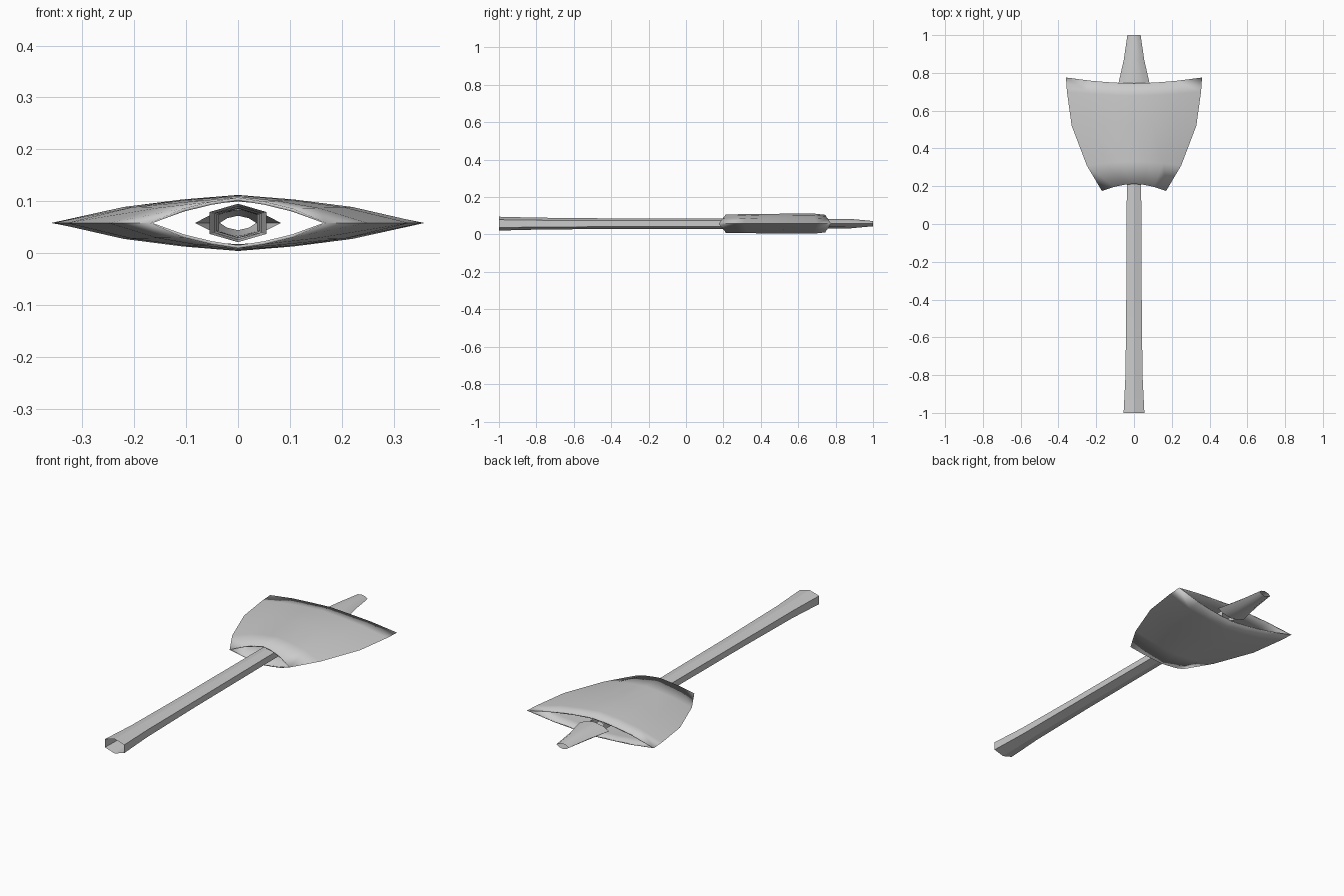
import bpy, bmesh, math

cube = bpy.data.objects.get("Cube")
if cube:
    bpy.data.objects.remove(cube, do_unlink=True)

MID = 0.058  # height of the centre line

grey = bpy.data.materials.new("light_grey")
grey.use_nodes = True
COLOUR = (0.6, 0.6, 0.6, 1)
grey.diffuse_color = COLOUR
grey.node_tree.nodes["Principled BSDF"].inputs["Base Color"].default_value = COLOUR


def loft(name, rings, angle):
    """Open tube joining equal-length closed rings of points."""
    bm = bmesh.new()
    loops = [[bm.verts.new(p) for p in ring] for ring in rings]
    n = len(loops[0])
    for a, b in zip(loops, loops[1:]):
        for i in range(n):
            j = (i + 1) % n
            bm.faces.new((a[i], a[j], b[j], b[i]))
    bmesh.ops.recalc_face_normals(bm, faces=bm.faces)
    mesh = bpy.data.meshes.new(name)
    bm.to_mesh(mesh)
    bm.free()
    mesh.materials.append(grey)
    obj = bpy.data.objects.new(name, mesh)
    bpy.context.collection.objects.link(obj)
    bpy.ops.object.select_all(action='DESELECT')
    obj.select_set(True)
    bpy.context.view_layer.objects.active = obj
    bpy.ops.object.shade_smooth_by_angle(angle=math.radians(angle))
    return obj


# Handle: hollow six-sided tube, flared at the pommel
def hexagon(y, w, h):
    quarter = [(0, h), (w, h * 0.57), (w, -h * 0.57)]
    pts = quarter + [(-x, -z) for x, z in quarter]
    return [(x, y, MID + z) for x, z in pts]


handle = [(-1, 0.055, 0.037), (-0.8, 0.045, 0.032), (-0.4, 0.041, 0.028),
          (0.2, 0.038, 0.028), (0.72, 0.037, 0.027)]
loft("handle", [hexagon(*s) for s in handle], 20)


# Spike: flattened open tube tapering to the tip
def oval(y, w, h):
    half = [(w, 0), (w * 0.6, h * 0.65), (0, h), (-w * 0.6, h * 0.65)]
    pts = half + [(-x, -z) for x, z in half]
    return [(x, y, MID + z) for x, z in pts]


spike = [(0.742, 0.083, 0.026), (0.87, 0.054, 0.026), (1, 0.035, 0.014)]
loft("spike", [oval(*s) for s in spike], 50)


# Blade: lens-shaped sleeve, widening to swept-back corners
# station: side y, centre y, half width, half height
def lens(side_y, mid_y, w, h):
    half = [(1, 0), (0.62, 0.57), (0.3, 0.84), (0, 1), (-0.3, 0.84), (-0.62, 0.57)]
    pts = half + [(-x, -z) for x, z in half]
    return [(x * w, mid_y + (side_y - mid_y) * abs(x) ** 1.8, MID + z * h)
            for x, z in pts]


blade = [(0.175, 0.212, 0.17, 0.049), (0.31, 0.33, 0.25, 0.051),
         (0.52, 0.52, 0.33, 0.053), (0.70, 0.68, 0.355, 0.054),
         (0.775, 0.745, 0.36, 0.047)]
sleeve = loft("blade", [lens(*s) for s in blade], 40)
wall = sleeve.modifiers.new("wall", 'SOLIDIFY')
wall.thickness = 0.006
wall.offset = -1
